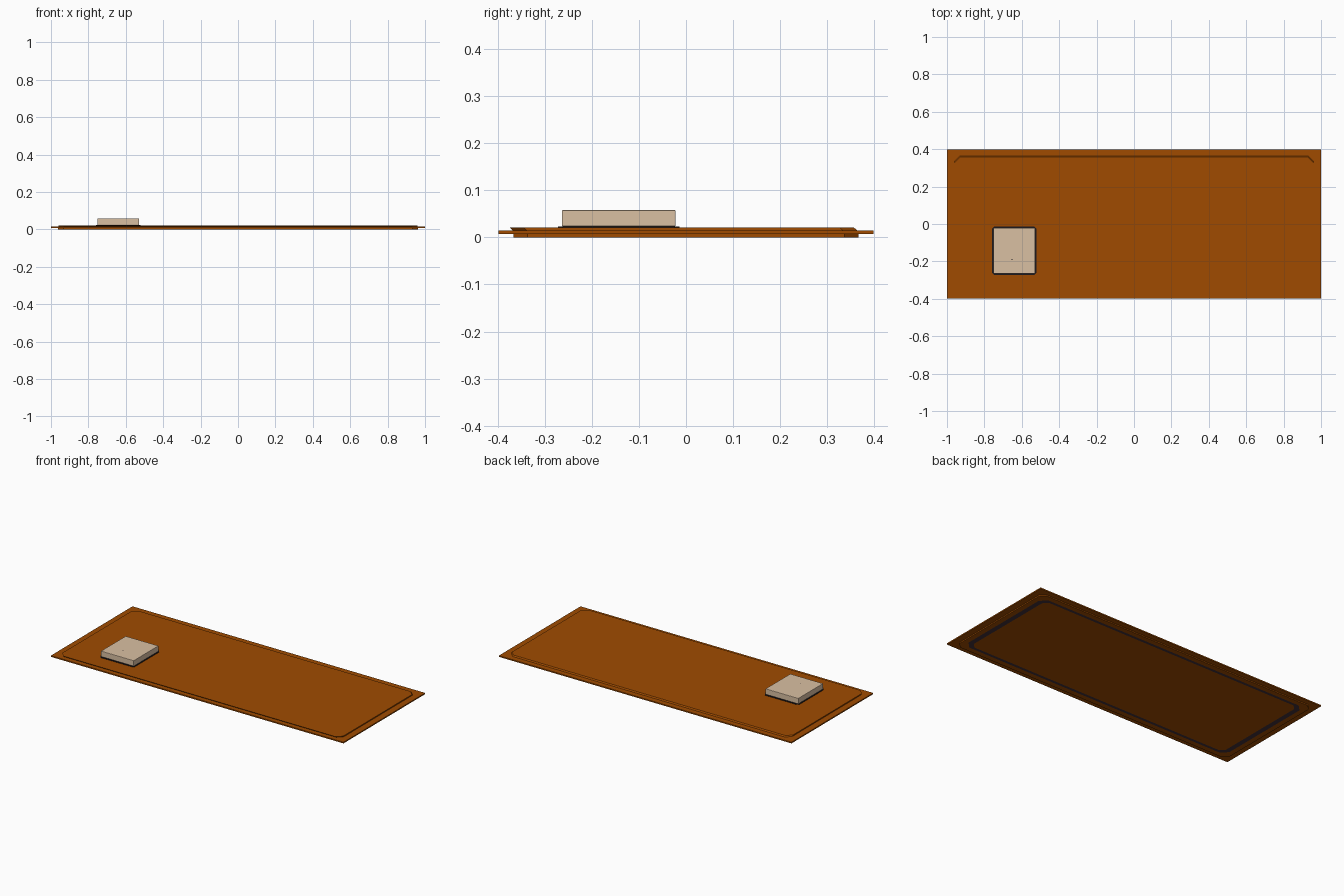
import bpy
import bmesh
from mathutils import Vector

cube = bpy.data.objects.get("Cube")
if cube:
    bpy.data.objects.remove(cube, do_unlink=True)


def material(name, rgb):
    mat = bpy.data.materials.new(name)
    mat.use_nodes = True
    mat.diffuse_color = (*rgb, 1)
    mat.node_tree.nodes["Principled BSDF"].inputs["Base Color"].default_value = (*rgb, 1)
    return mat


BROWN = material("warm brown", (0.352, 0.071, 0.0))
BLACK = material("near black", (0.012, 0.009, 0.012))
PLUM = material("dark plum grey", (0.055, 0.03, 0.038))
TAN = material("pale tan", (0.70, 0.525, 0.365))


def finish(name, bm, *mats):
    bmesh.ops.recalc_face_normals(bm, faces=bm.faces)
    mesh = bpy.data.meshes.new(name)
    bm.to_mesh(mesh)
    bm.free()
    for mat in mats:
        mesh.materials.append(mat)
    obj = bpy.data.objects.new(name, mesh)
    bpy.context.collection.objects.link(obj)
    return obj


def clipped_outline(half_x, half_y, cut=0):
    """Rectangle outline, anticlockwise, with its corners clipped by cut."""
    outline = []
    for sx, sy in ((1, -1), (1, 1), (-1, 1), (-1, -1)):
        pair = [(sx * (half_x - cut), sy * half_y), (sx * half_x, sy * (half_y - cut))]
        if not cut:
            pair = pair[:1]
        outline += pair if sx * sy < 0 else pair[::-1]
    return outline


def slab(half_x, half_y, z0, z1, cut=0, centre=(0, 0), slide=0):
    """Flat slab with clipped corners; slide shifts its top along y."""
    bm = bmesh.new()
    cx, cy = centre
    base = bm.faces.new([bm.verts.new((cx + x, cy + y, z0))
                         for x, y in clipped_outline(half_x, half_y, cut)])
    result = bmesh.ops.extrude_face_region(bm, geom=[base], use_keep_orig=True)
    top = [v for v in result["geom"] if isinstance(v, bmesh.types.BMVert)]
    bmesh.ops.translate(bm, verts=top, vec=Vector((0, slide, z1 - z0)))
    bmesh.ops.recalc_face_normals(bm, faces=bm.faces)
    return bm


def reshape(face, half_x, half_y, cut):
    """Move the corners of an eight-sided face onto a clipped outline."""
    targets = clipped_outline(half_x, half_y, cut)
    for vert in face.verts:
        x, y = min(targets, key=lambda p: (p[0] - vert.co.x) ** 2 + (p[1] - vert.co.y) ** 2)
        targets.remove((x, y))
        vert.co.x, vert.co.y = x, y


# Thin flange and the raised panel above it
finish("flange", slab(1, 0.3985, 0.007, 0.0145), BROWN)
finish("upper_panel", slab(0.96, 0.366, 0.0125, 0.021, 0.03, slide=-0.009), BROWN)

# Lower panel with a dark band set into its underside
bm = slab(0.962, 0.367, 0, 0.007, 0.03)
under = min(bm.faces, key=lambda f: f.calc_center_median().z)
bmesh.ops.inset_region(bm, faces=[under], thickness=0.01)
reshape(under, 0.93, 0.336, 0.038)
band = bmesh.ops.inset_region(bm, faces=[under], thickness=0.01)["faces"]
reshape(under, 0.899, 0.318, 0.028)
for face in band:
    face.material_index = 1
finish("lower_panel", bm, BROWN, PLUM)

# Block on a dark pad
pad = (-0.64, -0.143)
finish("block_pad", slab(0.118, 0.129, 0.021, 0.0235, 0.01, pad), BLACK)
block = finish("block", slab(0.112, 0.121, 0.0235, 0.058, 0, pad), TAN)
bevel = block.modifiers.new("soft edges", "BEVEL")
bevel.width = 0.002
bevel.segments = 2

# Tiny pin mark on the block
finish("pin_mark", slab(0.002, 0.003, 0.057, 0.0582, 0, (-0.652, -0.19)), BLACK)
